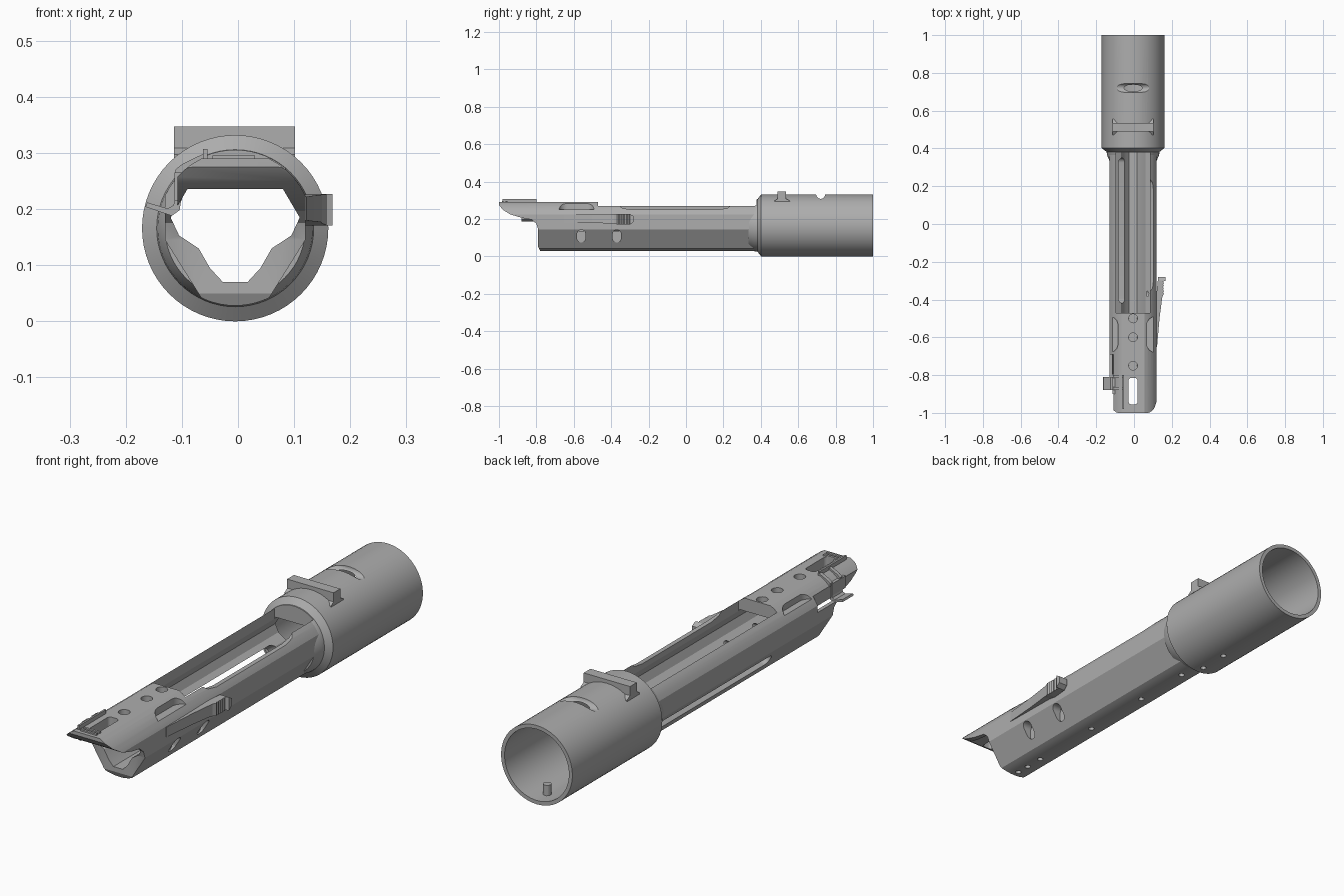
import bpy, bmesh, math
from mathutils import Matrix, Vector

old = bpy.data.objects.get("Cube")
if old:
    bpy.data.objects.remove(old, do_unlink=True)

CX, CZ = -0.005, 0.166          # bore axis

steel = bpy.data.materials.new("grey_steel")
steel.use_nodes = True
steel.diffuse_color = (0.42, 0.42, 0.42, 1)
steel.node_tree.nodes["Principled BSDF"].inputs["Base Color"].default_value = (0.42, 0.42, 0.42, 1)


def finish(name, bm):
    bmesh.ops.remove_doubles(bm, verts=bm.verts, dist=1e-5)
    bmesh.ops.recalc_face_normals(bm, faces=bm.faces)
    mesh = bpy.data.meshes.new(name)
    bm.to_mesh(mesh)
    bm.free()
    mesh.materials.append(steel)
    ob = bpy.data.objects.new(name, mesh)
    bpy.context.collection.objects.link(ob)
    return ob


def prism(name, pts, axis, a, b):
    """Extrude a 2D outline along an axis from a to b."""
    place = {"x": lambda u, v, t: (t, u, v),
             "y": lambda u, v, t: (u, t, v),
             "z": lambda u, v, t: (u, v, t)}[axis]
    bm = bmesh.new()
    low = [bm.verts.new(place(u, v, a)) for u, v in pts]
    high = [bm.verts.new(place(u, v, b)) for u, v in pts]
    bm.faces.new(low)
    bm.faces.new(high)
    for i in range(len(pts)):
        j = (i + 1) % len(pts)
        bm.faces.new((low[i], low[j], high[j], high[i]))
    return finish(name, bm)


def box(name, x, y, z):
    return prism(name, [(x[0], y[0]), (x[1], y[0]), (x[1], y[1]), (x[0], y[1])], "z", *z)


def arc(u, v, r, start, end, n):
    return [(u + r * math.cos(math.radians(start + (end - start) * i / n)),
             v + r * math.sin(math.radians(start + (end - start) * i / n))) for i in range(n + 1)]


def rounded(u, v, r, n=6):
    """Rounded rectangle with ranges u and v."""
    return (arc(u[1] - r, v[1] - r, r, 0, 90, n) + arc(u[0] + r, v[1] - r, r, 90, 180, n)
            + arc(u[0] + r, v[0] + r, r, 180, 270, n) + arc(u[1] - r, v[0] + r, r, 270, 360, n))


def circle(u, v, r, n=20):
    return arc(u, v, r, 0, 360, n)[:-1]


def lathe(name, profile, steps=64):
    """Spin a closed (radius, y) profile around the bore axis."""
    bm = bmesh.new()
    verts = [bm.verts.new((CX + r, y, CZ)) for r, y in profile]
    edges = [bm.edges.new((verts[i], verts[(i + 1) % len(verts)])) for i in range(len(verts))]
    bmesh.ops.spin(bm, geom=verts + edges, cent=(CX, 0, CZ), axis=(0, 1, 0),
                   angle=math.tau, steps=steps)
    return finish(name, bm)


def cut(ob, tool, op="DIFFERENCE"):
    mod = ob.modifiers.new("cut", "BOOLEAN")
    mod.operation, mod.solver, mod.object = op, "EXACT", tool
    bpy.context.view_layer.update()
    bpy.context.view_layer.objects.active = ob
    bpy.ops.object.modifier_apply(modifier=mod.name)
    bpy.data.objects.remove(tool, do_unlink=True)


def top_opening():
    return box("opening", (-0.095, 0.085), (-0.47, 0.378), (0.2, 0.4))


# Receiver body: flat-sided outer section
half = ([(0.125, 0.145 - CZ)] + arc(0, 0, 0.138, 25, 64, 5)
        + arc(0, 0, 0.138, 116, 155, 5) + [(-0.125, 0.145 - CZ)] + arc(0, 0, 0.138, 244, 296, 10))
body = prism("receiver_body", [(CX + u, CZ + v) for u, v in half], "y", -1, 0.42)

# Faceted bore
side = [(0.022, 0.07), (0.045, 0.095), (0.065, 0.13), (0.1, 0.153), (0.115, 0.185), (0.085, 0.236)]
bore = [(CX + u, v) for u, v in side] + [(CX - u, v) for u, v in reversed(side)]
cut(body, prism("bore", bore, "y", -1.1, 0.5))

# Side outline with scooped front tang, and rounded plan
outline = [(-1, 0.4), (-1, 0.275), (-0.98, 0.25), (-0.94, 0.225), (-0.88, 0.207), (-0.825, 0.197),
           (-0.8, 0.175), (-0.79, 0.145), (-0.79, 0.05), (-0.765, 0), (0.5, 0), (0.5, 0.4)]
cut(body, prism("outline", outline, "x", -0.3, 0.3), "INTERSECT")
cut(body, prism("plan", rounded((-0.131, 0.121), (-1, 0.6), 0.05), "z", -0.1, 0.5), "INTERSECT")

# Open top, scooped right rail, left front notch
cut(body, top_opening())
scoop = [(-0.37, 0.28), (-0.34, 0.258), (-0.29, 0.25), (0.17, 0.25), (0.22, 0.258), (0.25, 0.28)]
cut(body, prism("rail_scoop", scoop, "x", 0.04, 0.3))
cut(body, box("notch", (-0.3, -0.108), (-1.1, -0.69), (0.195, 0.4)))

# Long rounded slot through the lower left wall
slot = prism("slot", rounded((-0.42, 0.35), (-0.027, 0.027), 0.026), "x", -0.1, 0.1)
slot.matrix_world = (Matrix.Translation(Vector((-0.085, 0, 0.105)))
                     @ Matrix.Rotation(math.radians(-32), 4, "Y"))
cut(body, slot)

# Bridge pockets, round holes and front slot
for x in ((-0.2, -0.085), (0.068, 0.2)):
    cut(body, prism("pocket", rounded(x, (-0.68, -0.49), 0.045), "z", 0.252, 0.4))
for y in (-0.5, -0.6, -0.75):
    cut(body, prism("hole", circle(CX, y, 0.023), "z", 0.2, 0.4))
cut(body, prism("tang_slot", rounded((-0.029, 0.019), (-0.955, -0.815), 0.015), "z", 0.15, 0.4))

# Blind side sockets and underside holes
for y in (-0.56, -0.37):
    cut(body, prism("socket", rounded((y - 0.022, y + 0.022), (0.075, 0.142), 0.021), "x", 0.07, 0.3))
for y in (-0.75, -0.69, -0.61, -0.28, 0.04, 0.3):
    cut(body, prism("hole", circle(CX, y, 0.012, 12), "z", -0.1, 0.055))

# Rear tube with chamfered collar
tube = lathe("rear_tube", [(0.15, 1), (0.166, 1), (0.166, 0.402), (0.14, 0.382), (0.138, 0.365),
                           (0.125, 0.335), (0.117, 0.335), (0.117, 0.415), (0.15, 0.42)])
cut(tube, top_opening())
cut(tube, prism("cross_slot", circle(0.72, 0.332, 0.024), "x", -0.3, 0.3))
for y in (0.44, 0.57):
    cut(tube, prism("hole", circle(CX, y, 0.012, 12), "z", -0.1, 0.08))
pin = prism("tube_pin", circle(CX, 0.93, 0.016, 16), "z", 0.008, 0.06)

# T-shaped cross rail on the tube
tee = [(0.472, 0.284), (0.556, 0.284), (0.556, 0.297), (0.535, 0.309), (0.535, 0.347),
       (0.49, 0.347), (0.49, 0.309), (0.472, 0.297)]
rail = prism("cross_rail", tee, "x", -0.114, 0.102)
cut(rail, lathe("rail_relief", [(0.0001, 0.4), (0.155, 0.4), (0.155, 0.6), (0.0001, 0.6)]))

# Right side lever with serrated thumb piece
plan = [(0.112, -0.65), (0.122, -0.65), (0.135, -0.5), (0.15, -0.385)]
for i in range(5):
    y = -0.37 + i * 0.014
    plan += [(0.158, y), (0.154, y + 0.009)]
plan += [(0.168, -0.3), (0.168, -0.28), (0.128, -0.28), (0.12, -0.36), (0.112, -0.5)]
lever = prism("side_lever", plan, "z", 0.171, 0.227)
shape = [(-0.66, 0.18), (-0.4, 0.177), (-0.36, 0.17), (-0.3, 0.17), (-0.28, 0.185),
         (-0.28, 0.215), (-0.3, 0.227), (-0.66, 0.222)]
cut(lever, prism("lever_shape", shape, "x", 0, 0.3), "INTERSECT")

# Left catch: bent tab plus spring arms on the tang
tab = [(-0.165, 0.204), (-0.162, 0.212), (-0.125, 0.201), (-0.115, 0.207), (-0.11, 0.225),
       (-0.1, 0.225), (-0.104, 0.198), (-0.118, 0.188)]
catch = prism("catch_tab", tab, "y", -0.88, -0.81)
arm = [(-0.11, 0.255), (-0.112, 0.27), (-0.1, 0.28), (-0.055, 0.302), (-0.055, 0.285)]
for i, y in enumerate((-0.88, -0.815)):
    prism(f"catch_arm_{i + 1}", arm, "y", y, y + 0.016)
box("catch_spring", (-0.062, -0.054), (-0.98, -0.8), (0.28, 0.307))
box("catch_link", (-0.113, -0.1), (-0.9, -0.81), (0.215, 0.265))
for i, y in enumerate((-0.985, -0.965)):
    box(f"tang_rib_{i + 1}", (-0.045, 0.03), (y, y + 0.01), (0.28, 0.296))

# Smooth the round parts
bpy.ops.object.select_all(action="DESELECT")
for ob in (body, tube, pin):
    ob.select_set(True)
    bpy.context.view_layer.objects.active = ob
bpy.ops.object.shade_smooth_by_angle(angle=math.radians(20))
